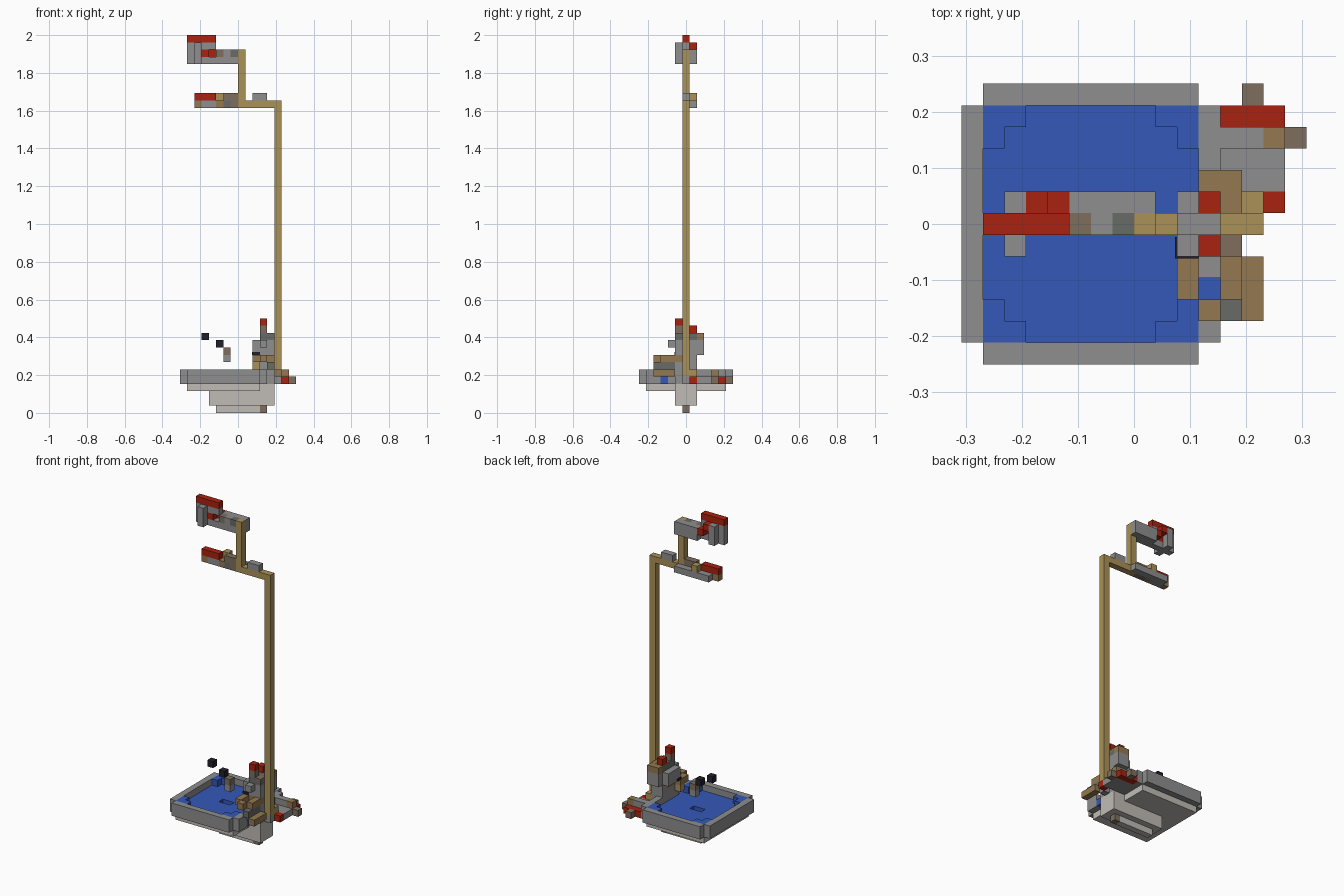
import bpy

cube = bpy.data.objects.get("Cube")
if cube:
    bpy.data.objects.remove(cube, do_unlink=True)

UNIT = 2 / 52  # edge of one small building cube


def linear(value):
    c = value / 255
    return c / 12.92 if c <= 0.04 else ((c + 0.055) / 1.055) ** 2.4


def material(name, *rgb):
    mat = bpy.data.materials.new(name)
    colour = [linear(c) for c in rgb] + [1]
    mat.diffuse_color = colour
    mat.use_nodes = True
    mat.node_tree.nodes["Principled BSDF"].inputs["Base Color"].default_value = colour
    return mat


blue = material("water blue", 53, 88, 184)
red = material("red", 170, 34, 16)
tan = material("tan wood", 170, 145, 87)
brown = material("brown", 147, 120, 80)
umber = material("grey brown", 126, 111, 95)
grey = material("stone grey", 142, 142, 142)
slate = material("dark grey", 104, 107, 104)
pale = material("pale stone", 192, 188, 182)
black = material("black", 32, 32, 42)


def block(name, mat, x, y, z):
    """Box in cube units: x and z are edges, y counts whole cubes from the middle."""
    y = (y[0] - 0.5, y[1] + 0.5)
    verts = [(a * UNIT, b * UNIT, c * UNIT) for a in x for b in y for c in z]
    faces = [(0, 1, 3, 2), (4, 6, 7, 5), (0, 4, 5, 1),
             (2, 3, 7, 6), (0, 2, 6, 4), (1, 5, 7, 3)]
    mesh = bpy.data.meshes.new(name)
    mesh.from_pydata(verts, [], faces)
    mesh.materials.append(mat)
    obj = bpy.data.objects.new(name, mesh)
    bpy.context.collection.objects.link(obj)
    return obj


def cell(name, mat, x, y, z):
    return block(name, mat, (x, x + 1), (y, y), (z, z + 1))


# Stepped base and keel
block("basin_floor", pale, (-7, 3), (-5, 5), (3, 4))
block("keel_shelf", pale, (3, 5), (-1, 1), (3, 4))
block("keel", pale, (-4, 5), (-1, 1), (1, 3))
block("keel_foot", pale, (-3, 3), (0, 0), (0, 1))
cell("keel_tip", umber, 3, 0, 0)

# Basin walls
block("left_wall", grey, (-8, -7), (-5, 5), (4, 6))
for side, label in ((-1, "front"), (1, "back")):
    block(label + "_wall", grey, (-7, 3), (6 * side, 6 * side), (4, 6))
block("right_wall_front", grey, (3, 4), (-5, -4), (4, 6))
block("right_wall_back", grey, (3, 4), (-2, 5), (4, 6))

# Water with a small slot in the middle and stepped corners
block("water_front", blue, (-7, 3), (-5, -1), (4, 5))
block("water_back", blue, (-7, 3), (1, 5), (4, 5))
block("water_left", blue, (-7, -3), (0, 0), (4, 5))
block("water_right", blue, (-1, 3), (0, 0), (4, 5))
block("water_slot", blue, (-3, -1), (0, 0), (4, 4.3))
cell("water_spout", blue, 3, -3, 4)
for rows, edge in (((-5, -4), -5), ((4, 5), 5)):
    block("corner_water", blue, (-7, -6), rows, (5, 6))
    block("corner_water", blue, (2, 3), rows, (5, 6))
    cell("corner_step", blue, -6, edge, 5)
    cell("corner_step", blue, 1, edge, 5)

# Floating pieces above the water
cell("upper_float", black, -5, 0, 10)
cell("lower_float", black, -3, 0, 9)
cell("bobber_top", umber, -2, 0, 8)
cell("bobber_bottom", grey, -2, 0, 7)

# Tall pole, cross arm and upper post
block("pole", tan, (5, 6), (0, 0), (5, 42))
block("cross_arm", tan, (0, 6), (0, 0), (42, 43))
block("upper_post", tan, (0, 1), (0, 0), (43, 50))
block("arm_cap", grey, (2, 4), (0, 0), (43, 44))

# Lower hanging piece
block("lower_flag_top", red, (-6, -3), (0, 0), (43, 44))
cell("lower_flag_end", brown, -6, 0, 42)
block("lower_flag_bar", grey, (-5, -3), (0, 0), (42, 43))
cell("lower_flag_joint", brown, -3, 0, 42)
cell("lower_flag_link", slate, -2, 0, 42)
cell("lower_flag_root", umber, -1, 0, 42)
block("lower_flag_cap", umber, (-2, 0), (0, 0), (43, 44))
block("lower_flag_back", grey, (-5, 1), (1, 1), (42, 43))
cell("lower_flag_knot", tan, -3, 1, 43)

# Upper hanging piece
block("upper_flag_top", red, (-7, -3), (0, 0), (51, 52))
block("upper_flag_body", grey, (-7, -3), (0, 0), (50, 51))
block("upper_flag_end", grey, (-7, -5), (0, 0), (48, 50))
for row in (-1, 1):
    block("upper_flag_side", grey, (-6, -5), (row, row), (48, 51))
block("upper_flag_bar", grey, (-5, 0), (0, 0), (48, 49))
block("upper_flag_back", grey, (-3, 1), (1, 1), (48, 50))
cell("red_lower_knot", red, -5, 0, 49)
cell("red_upper_knot", red, -5, 1, 50)
cell("red_back_knot", red, -4, 1, 49)
cell("upper_link", umber, -3, 0, 49)
cell("upper_link", grey, -2, 0, 49)
cell("upper_link", slate, -1, 0, 49)

# Seated figure: body and head
block("hips", grey, (3, 5), (-1, 1), (6, 7))
block("waist", brown, (3, 5), (-1, 0), (7, 8))
block("back_waist", grey, (3, 5), (1, 1), (7, 8))
block("chest", grey, (3, 5), (-1, 1), (8, 10))
block("head", slate, (3, 5), (-1, 1), (10, 11))
block("face", grey, (2, 3), (-1, 1), (8, 10))
block("mouth_plate", black, (1.9, 3), (-1.1, -1.1), (8, 8.4))
cell("shoulder", grey, 3, -2, 9)
block("back_shoulder", grey, (3, 5), (2, 2), (8, 10))
block("back_hair", brown, (3, 5), (2, 2), (10, 11))
cell("back_lock", brown, 4, 1, 10.01)
cell("front_lock", umber, 4, -1, 10.01)
cell("crest_base", umber, 3, -1, 11)
cell("front_crest", red, 3, -1, 12)
cell("back_crest", red, 3, 1, 11)

# Seated figure: arms and legs
block("hand", brown, (2, 3), (-3, -2), (7, 8))
block("forearm", brown, (4, 5), (-3, -2), (7, 8))
cell("finger", brown, 3, -4, 7)
block("arm_shadow", slate, (4, 5), (-4, -2), (6, 7))
block("leg", brown, (5, 6), (-4, -2), (5, 6))
cell("knee", tan, 2, -2, 6)
block("seat", grey, (4, 5), (-1, 1), (4, 6))
cell("pole_socket", grey, 5, 0, 4)
cell("pole_clamp", tan, 5, 1, 5)

# Small cluster beside the basin
block("cluster_body", grey, (4, 7), (2, 3), (4, 5))
block("cluster_back", grey, (4, 6), (4, 4), (4, 6))
block("cluster_stripe", red, (4, 7), (5, 5), (4, 5))
cell("cluster_front", red, 6, 1, 4)
cell("cluster_core", grey, 6, 4, 4)
cell("cluster_top", brown, 6, 4, 5)
cell("cluster_tip", umber, 7, 4, 4)
cell("cluster_tail", umber, 5, 6, 4)
